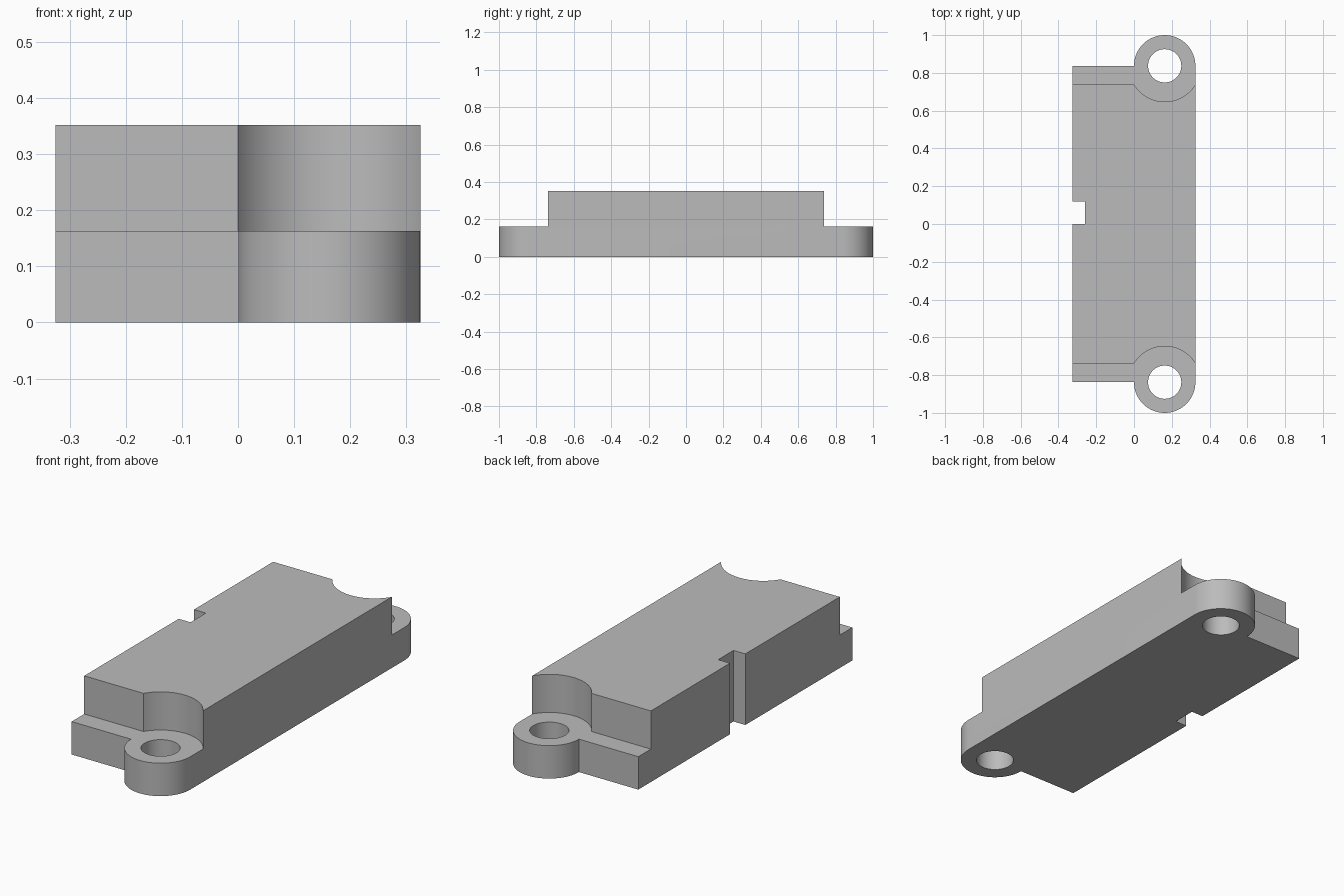
import bpy, bmesh
from math import sin, cos, pi, atan2, sqrt

if "Cube" in bpy.data.objects:
    bpy.data.objects.remove(bpy.data.objects["Cube"], do_unlink=True)

HALF_W = 0.325            # half width of the body
HEIGHT, LEDGE = 0.352, 0.163
EAR_X, EAR_Y = HALF_W / 2, 0.8375
EAR_R, HOLE_R, RELIEF_R = HALF_W / 2, 0.088, 0.19
STEP_Y = EAR_Y - sqrt(RELIEF_R ** 2 - EAR_R ** 2)

grey = bpy.data.materials.new("plain grey")
grey.use_nodes = True
colour = (0.5, 0.5, 0.5, 1)
grey.diffuse_color = colour
grey.node_tree.nodes["Principled BSDF"].inputs["Base Color"].default_value = colour


def arc(radius, start, end, steps):
    """Points around the ear centre at the back end."""
    angles = [start + (end - start) * i / steps for i in range(steps + 1)]
    return [(EAR_X + radius * cos(a), EAR_Y + radius * sin(a)) for a in angles]


def prism(name, outline, z0, z1, flip=1):
    """Extrude an outline upwards; flip=-1 mirrors it to the front end."""
    bm = bmesh.new()
    face = bm.faces.new([bm.verts.new((x, y * flip, z0)) for x, y in outline])
    new = bmesh.ops.extrude_face_region(bm, geom=[face])["geom"]
    top = [v for v in new if isinstance(v, bmesh.types.BMVert)]
    bmesh.ops.translate(bm, verts=top, vec=(0, 0, z1 - z0))
    bmesh.ops.recalc_face_normals(bm, faces=bm.faces)
    mesh = bpy.data.meshes.new(name)
    bm.to_mesh(mesh)
    bm.free()
    mesh.materials.append(grey)
    obj = bpy.data.objects.new(name, mesh)
    bpy.context.collection.objects.link(obj)
    return obj


# Body outline: rounded ears at both ends and a notch in one long side
back = arc(EAR_R, 0, pi, 40) + [(-HALF_W, EAR_Y)]
notch = [(-HALF_W, 0.12), (-0.26, 0.12), (-0.26, 0), (-HALF_W, 0)]
front = [(x, -y) for x, y in reversed(back)]
body = prism("mounting_block", back + notch + front, 0, HEIGHT)

# Cutters: stepped ends with curved relief, and screw holes
chord = atan2(EAR_Y - STEP_Y, EAR_R)
relief = [(-1, STEP_Y)] + arc(RELIEF_R, pi + chord, 2 * pi - chord + 0.05, 40)
relief += [(1, STEP_Y), (1, 1.2), (-1, 1.2)]
hole = arc(HOLE_R, 0, 2 * pi, 48)[:-1]
cutters = []
for side, flip in (("back", 1), ("front", -1)):
    cutters.append(prism(side + "_step_cutter", relief, LEDGE, 1, flip))
    cutters.append(prism(side + "_hole_cutter", hole, -1, 0.9, flip))

bpy.ops.object.select_all(action="DESELECT")
body.select_set(True)
bpy.context.view_layer.objects.active = body
for cutter in cutters:
    cutter.hide_render = True
    mod = body.modifiers.new(cutter.name, "BOOLEAN")
    mod.operation, mod.solver, mod.object = "DIFFERENCE", "EXACT", cutter
    bpy.ops.object.modifier_apply(modifier=mod.name)
    bpy.data.objects.remove(cutter, do_unlink=True)

bpy.ops.object.shade_smooth_by_angle(angle=pi / 6)
